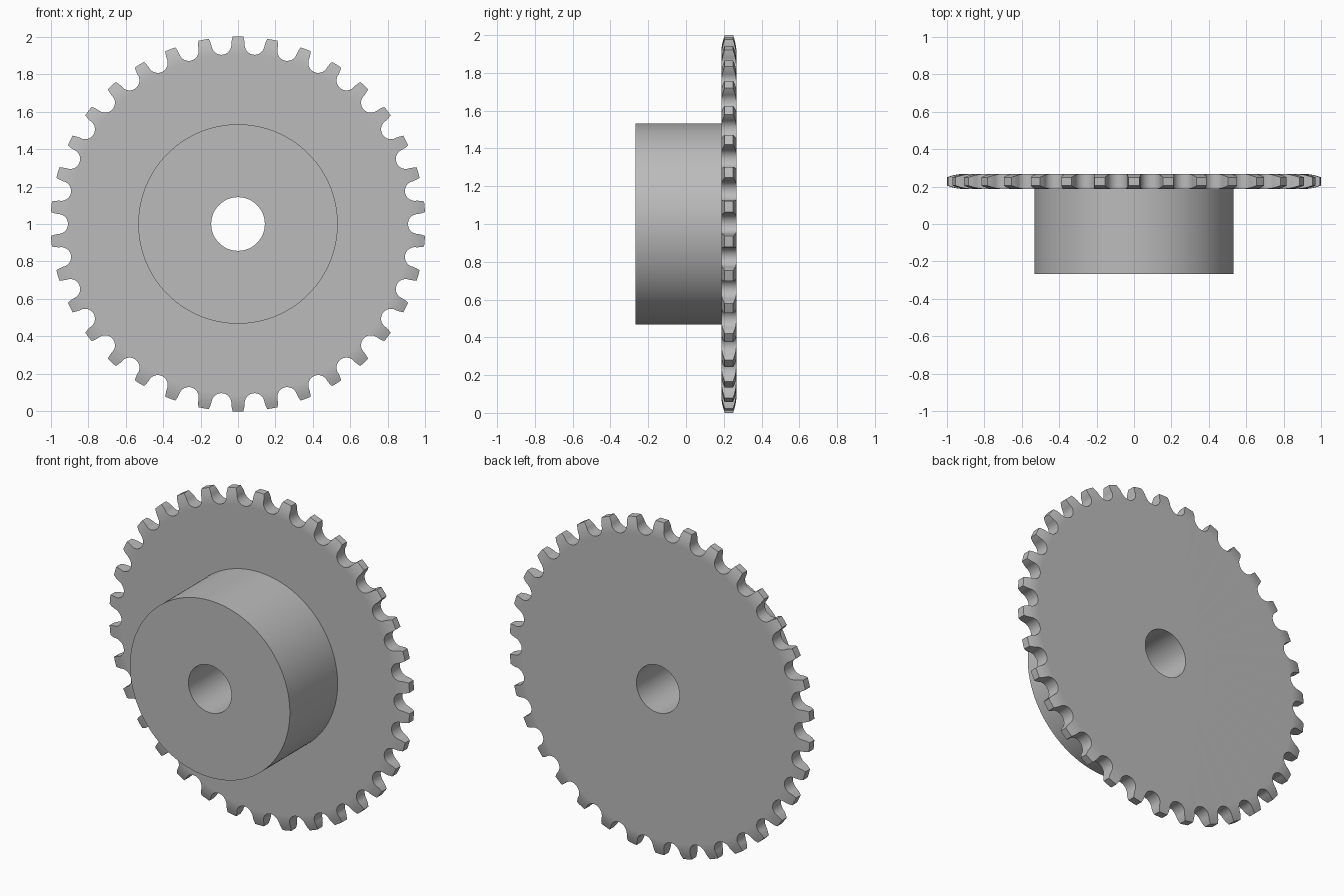
import bpy, bmesh
from math import sin, cos, pi, atan2, hypot

TEETH = 34
COLS = 6                      # columns across each tooth
PITCH = 2 * pi / TEETH
BORE, HUB = 0.143, 0.532
FRONT, BACK = -0.267, 0.267
HALF = 0.04                   # half thickness of the plate
MID = BACK - HALF
SEAT, SEAT_AT = 0.053, 0.96   # roller seat radius and its centre distance
ROOT = SEAT_AT - SEAT

cube = bpy.data.objects.get("Cube")
if cube:
    bpy.data.objects.remove(cube, do_unlink=True)

steel = bpy.data.materials.new("steel grey")
steel.use_nodes = True
colour = (0.5, 0.5, 0.5, 1)
steel.diffuse_color = colour
steel.node_tree.nodes["Principled BSDF"].inputs["Base Color"].default_value = colour

bm = bmesh.new()


def vert(r, a, y):
    return bm.verts.new((r * sin(a), y, 1 + r * cos(a)))


def ring(r, y):
    return [vert(r, (i / COLS - 0.5) * PITCH, y) for i in range(TEETH * COLS)]


def bridge(a, b):
    n = len(a)
    for i in range(n):
        j = (i + 1) % n
        bm.faces.new((a[i], a[j], b[j], b[i]))


# Hub, bore and flat plate: one turned solid, open at the root circle
profile = [(ROOT, MID - HALF), (HUB, MID - HALF), (HUB, FRONT),
           (BORE, FRONT), (BORE, BACK), (ROOT, BACK)]
rings = [ring(r, y) for r, y in profile]
for a, b in zip(rings, rings[1:]):
    bridge(a, b)

# Tooth levels: radius and half angle of the gap, following the round seat
levels = []
for k in range(1, 11):
    t = k / 10 * pi / 2
    x, w = SEAT_AT - SEAT * cos(t), SEAT * sin(t)
    levels.append((hypot(x, w), atan2(w, x)))
levels.append((0.98, 0.057 / 0.98))
levels.append((1.0, 0.064))


def half_thickness(r):
    return HALF - 0.018 * ((r - ROOT) / (1 - ROOT)) ** 2


# Teeth: stacked strips that narrow towards the tip
for n in range(TEETH):
    ids = [(n * COLS + i) % (TEETH * COLS) for i in range(COLS + 1)]
    low = [[rings[s][i] for i in ids] for s in (0, -1)]
    for r, gap in levels:
        span = PITCH - 2 * gap
        high = [[vert(r, n * PITCH + (i / COLS - 0.5) * span, MID + s * half_thickness(r))
                 for i in range(COLS + 1)] for s in (-1, 1)]
        for a, b in zip(low, high):           # front and back
            for i in range(COLS):
                bm.faces.new((a[i], a[i + 1], b[i + 1], b[i]))
        for i in (0, COLS):                   # flanks
            bm.faces.new((low[0][i], low[1][i], high[1][i], high[0][i]))
        low = high
    for i in range(COLS):                     # tip
        bm.faces.new((low[0][i], low[0][i + 1], low[1][i + 1], low[1][i]))

bmesh.ops.recalc_face_normals(bm, faces=bm.faces)
mesh = bpy.data.meshes.new("sprocket_with_hub")
bm.to_mesh(mesh)
bm.free()
mesh.materials.append(steel)

sprocket = bpy.data.objects.new("sprocket_with_hub", mesh)
bpy.context.collection.objects.link(sprocket)
bpy.context.view_layer.objects.active = sprocket
sprocket.select_set(True)
bpy.ops.object.shade_smooth_by_angle(angle=pi / 6)
